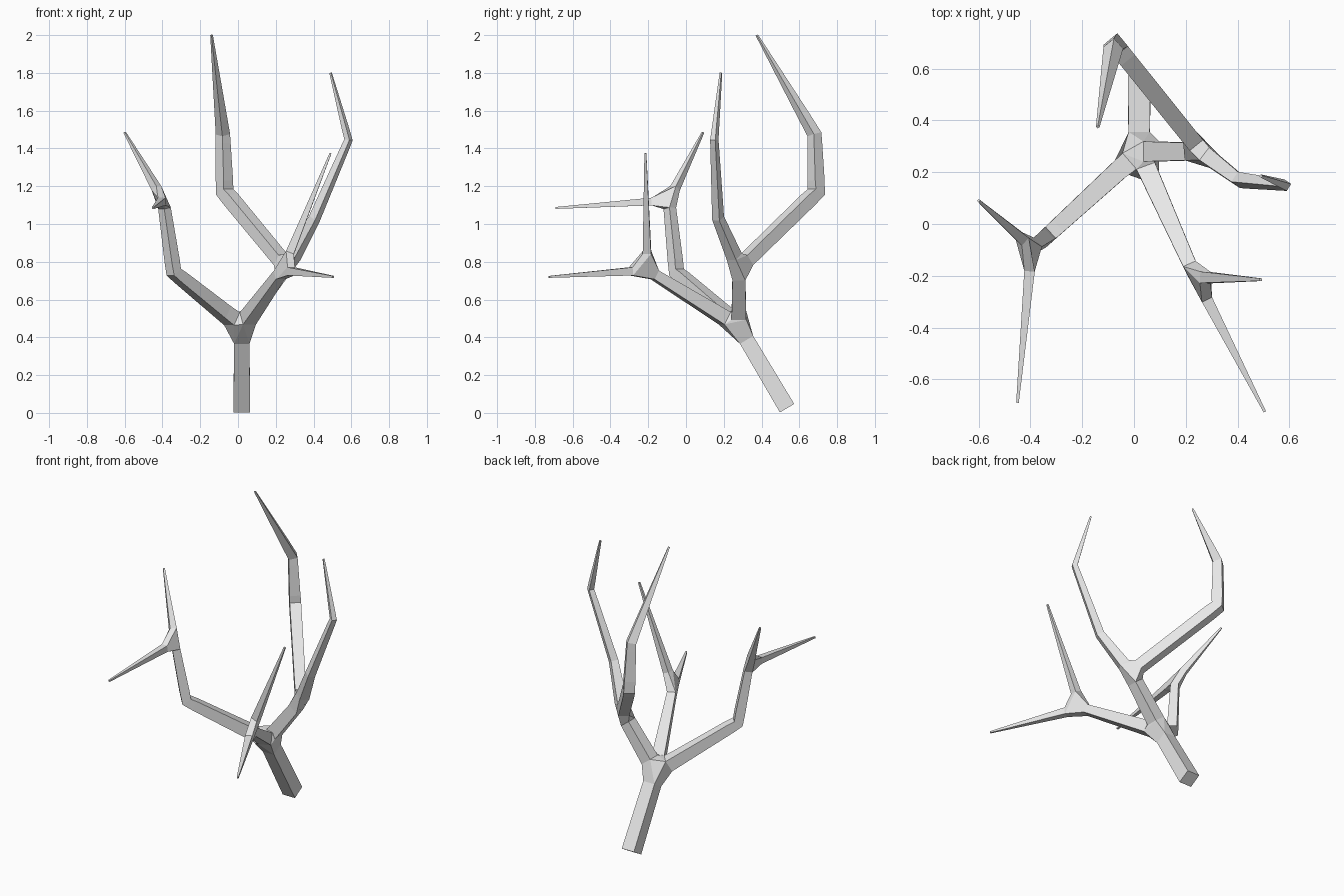
import bpy

cube = bpy.data.objects.get("Cube")
if cube:
    bpy.data.objects.remove(cube, do_unlink=True)

# Skeleton joints: name -> (position, half thickness)
joints = {
    "base": ((0.02, 0.535, 0.025), 0.044),
    "fork": ((0.02, 0.28, 0.455), 0.04),
    # right branch
    "right_elbow": ((-0.34, -0.05, 0.745), 0.03),
    "right_fork": ((-0.395, -0.09, 1.125), 0.023),
    "right_tip": ((-0.6, 0.09, 1.485), 0.005),
    "right_spike": ((-0.45, -0.69, 1.085), 0.005),
    # front branch
    "front_fork": ((0.237, -0.205, 0.755), 0.025),
    "front_tip": ((0.49, -0.215, 1.375), 0.005),
    "front_spike": ((0.505, -0.725, 0.72), 0.005),
    # left branch with its tall rear limb and its outer limb
    "left_fork": ((0.26, 0.28, 0.77), 0.033),
    "rear_elbow": ((-0.07, 0.69, 1.17), 0.034),
    "rear_bend": ((-0.08, 0.68, 1.475), 0.027),
    "rear_tip": ((-0.14, 0.375, 2.0), 0.005),
    "outer_bend": ((0.405, 0.17, 1.03), 0.023),
    "outer_elbow": ((0.585, 0.15, 1.445), 0.016),
    "outer_tip": ((0.49, 0.185, 1.8), 0.005),
}

# Limbs as chains of joints
limbs = [
    "base fork right_elbow right_fork right_tip",
    "right_fork right_spike",
    "fork front_fork front_tip",
    "front_fork front_spike",
    "fork left_fork rear_elbow rear_bend rear_tip",
    "left_fork outer_bend outer_elbow outer_tip",
]

names = list(joints)
edges = []
for limb in limbs:
    chain = [names.index(n) for n in limb.split()]
    edges += list(zip(chain, chain[1:]))

mesh = bpy.data.meshes.new("bare_tree")
mesh.from_pydata([p for p, r in joints.values()], edges, [])
tree = bpy.data.objects.new("bare_tree", mesh)
bpy.context.collection.objects.link(tree)

# Square-section skin grown over the skeleton from the base
skin = tree.modifiers.new("Skin", 'SKIN')
skin.use_smooth_shade = False
for v, (p, r) in zip(mesh.skin_vertices[0].data, joints.values()):
    v.radius = (r, r)
    v.use_root = False
mesh.skin_vertices[0].data[0].use_root = True

# Grey bark
bark = bpy.data.materials.new("grey_bark")
bark.use_nodes = True
grey = (0.8, 0.8, 0.8, 1)
bark.diffuse_color = grey
bark.node_tree.nodes["Principled BSDF"].inputs["Base Color"].default_value = grey
mesh.materials.append(bark)
